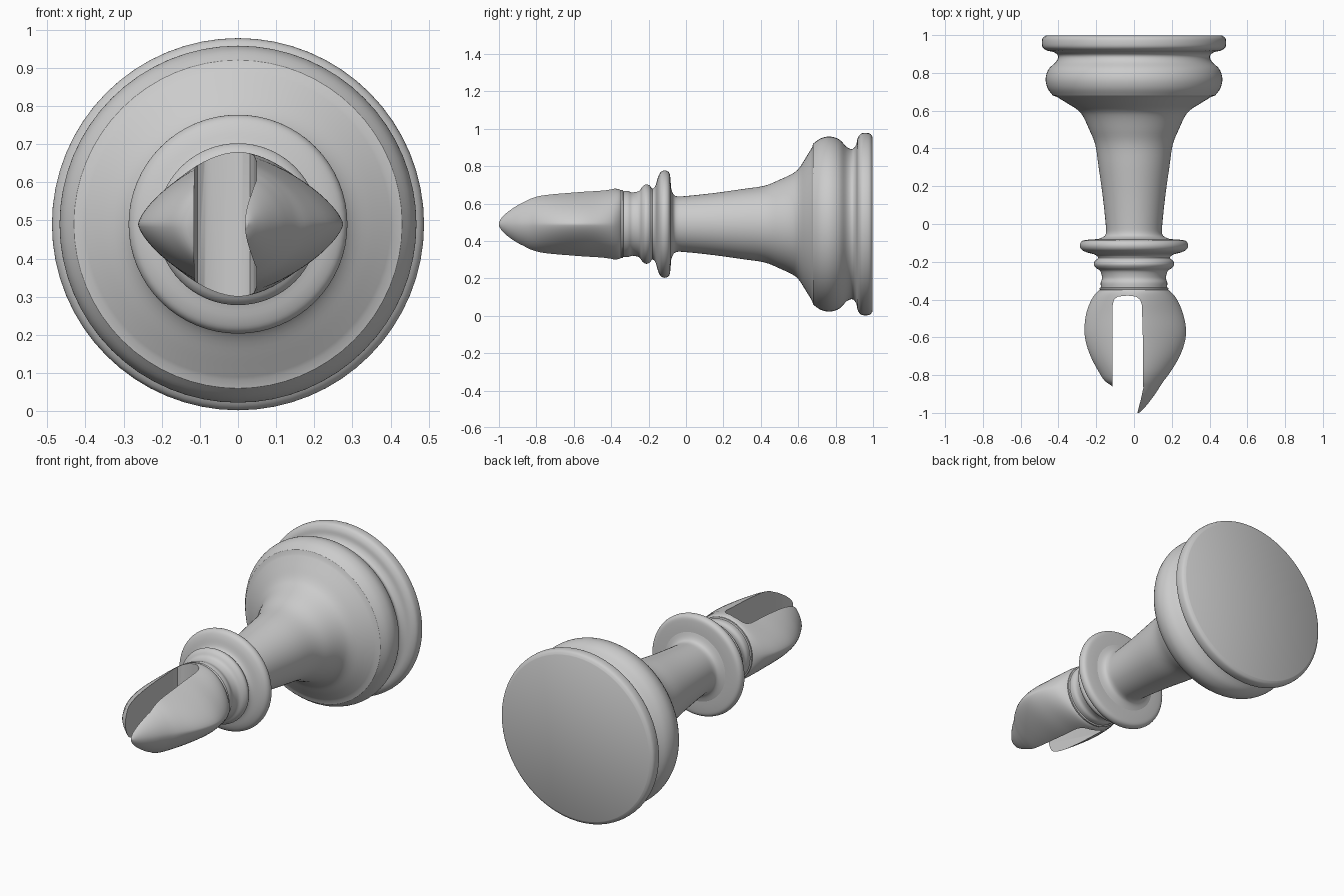
import bpy, bmesh, math

if "Cube" in bpy.data.objects:
    bpy.data.objects.remove(bpy.data.objects["Cube"])

AXIS_Z = 0.49   # height of the lying turning axis


def loft(name, rings):
    """Skin a list of equal-length point rings and cap both ends."""
    bm = bmesh.new()
    vs = [[bm.verts.new(p) for p in r] for r in rings]
    n = len(vs[0])
    for a, b in zip(vs, vs[1:]):
        for i in range(n):
            j = (i + 1) % n
            bm.faces.new((a[i], a[j], b[j], b[i]))
    bm.faces.new(vs[0])
    bm.faces.new(vs[-1])
    bmesh.ops.recalc_face_normals(bm, faces=bm.faces)
    me = bpy.data.meshes.new(name)
    bm.to_mesh(me)
    bm.free()
    ob = bpy.data.objects.new(name, me)
    bpy.context.collection.objects.link(ob)
    return ob


def smooth(pts, steps=4):
    """Catmull-Rom interpolation of a list of tuples."""
    out = []
    for i in range(len(pts) - 1):
        quad = [pts[max(i - 1, 0)], pts[i], pts[i + 1], pts[min(i + 2, len(pts) - 1)]]
        for s in range(steps):
            t = s / steps
            out.append(tuple(
                0.5 * (2 * b + (c - a) * t + (2 * a - 5 * b + 4 * c - d) * t * t
                       + (3 * b - a - 3 * c + d) * t ** 3)
                for a, b, c, d in zip(*quad)))
    return out + [pts[-1]]


def section(y, xl, xr, h, n, count=64):
    """Superellipse ring with its own reach to the left and right."""
    ring = []
    for i in range(count):
        a = 2 * math.pi * i / count
        c, s = math.cos(a), math.sin(a)
        x = (xr if c > 0 else xl) * math.copysign(abs(c) ** (2 / n), c)
        ring.append((x, y, AXIS_Z + h * math.copysign(abs(s) ** (2 / n), s)))
    return ring


def shade(ob, angle=35):
    bpy.ops.object.select_all(action='DESELECT')
    ob.select_set(True)
    bpy.context.view_layer.objects.active = ob
    bpy.ops.object.shade_smooth_by_angle(angle=math.radians(angle))


def lathe(name, *runs):
    """Turned part; each run is smoothed, run joints stay crisp. Points are (y, r)."""
    prof = [p for run in runs for p in smooth(run)]
    shade(loft(name, [section(y, r, r, r, 2) for y, r in prof]))


# Turned base with foot disc, waist and bulge
lathe("base",
      [(0.998, 0.465), (0.985, 0.483), (0.96, 0.488), (0.935, 0.483), (0.918, 0.46),
       (0.91, 0.425), (0.89, 0.402), (0.86, 0.412), (0.82, 0.452), (0.77, 0.468),
       (0.72, 0.458), (0.68, 0.43)],
      [(0.674, 0.41), (0.64, 0.355), (0.605, 0.30), (0.57, 0.27), (0.5, 0.237),
       (0.42, 0.205), (0.3, 0.187), (0.15, 0.166), (0.0, 0.15), (-0.05, 0.149),
       (-0.07, 0.165), (-0.082, 0.20)])

# Collar rings
lathe("collar",
      [(-0.08, 0.19), (-0.083, 0.24), (-0.09, 0.275), (-0.112, 0.287), (-0.135, 0.278),
       (-0.15, 0.25), (-0.163, 0.205), (-0.18, 0.19), (-0.195, 0.207), (-0.215, 0.212),
       (-0.233, 0.20), (-0.25, 0.178), (-0.285, 0.169), (-0.31, 0.176), (-0.335, 0.175)],
      [(-0.338, 0.182), (-0.348, 0.18), (-0.352, 0.165)])

# Head: y, left reach, right reach, half height, roundness exponent
head = loft("split_head", [section(*p) for p in smooth([
    (-0.34, 0.165, 0.165, 0.175, 2.0), (-0.36, 0.195, 0.195, 0.187, 1.85),
    (-0.40, 0.225, 0.228, 0.19, 1.65), (-0.47, 0.252, 0.258, 0.186, 1.5),
    (-0.55, 0.262, 0.275, 0.182, 1.45), (-0.62, 0.256, 0.27, 0.177, 1.45),
    (-0.70, 0.230, 0.242, 0.171, 1.5), (-0.78, 0.188, 0.195, 0.162, 1.6),
    (-0.83, 0.155, 0.158, 0.148, 1.7), (-0.86, 0.115, 0.138, 0.134, 1.75),
    (-0.90, 0.08, 0.112, 0.112, 1.8), (-0.95, 0.05, 0.075, 0.075, 1.9),
    (-0.985, 0.03, 0.044, 0.04, 2.0), (-1.0, 0.02, 0.026, 0.012, 2.0)])])

# Slot cutter with rounded roof
slot = [(-0.4, -1.1), (-0.115, -0.86), (-0.113, -0.43), (-0.106, -0.40), (-0.085, -0.384),
        (-0.035, -0.379), (0.01, -0.384), (0.032, -0.40), (0.042, -0.43),
        (0.048, -0.65), (0.049, -0.87), (0.036, -0.93), (0.018, -1.0), (0.0, -1.1)]
cutter = loft("slot_cutter", [[(x, y, z) for x, y in slot] for z in (0.1, 0.9)])
cutter.hide_render = True
cut = head.modifiers.new("slot", 'BOOLEAN')
cut.operation, cut.solver, cut.object = 'DIFFERENCE', 'EXACT', cutter
bpy.ops.object.select_all(action='DESELECT')
head.select_set(True)
bpy.context.view_layer.objects.active = head
bpy.ops.object.modifier_apply(modifier=cut.name)
bpy.data.objects.remove(cutter)
shade(head)
